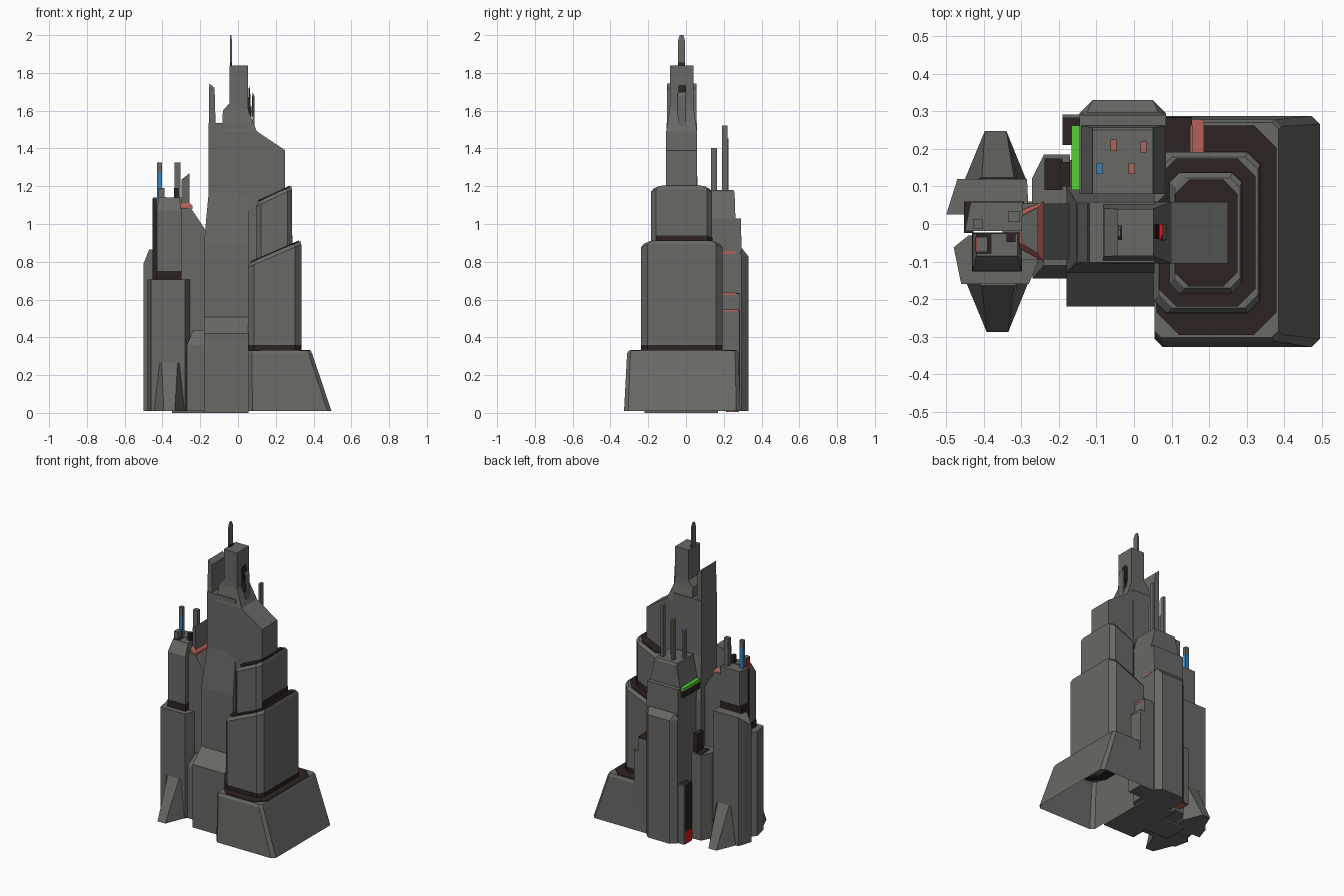
import bpy, bmesh


def material(name, rgb):
    m = bpy.data.materials.new(name)
    m.diffuse_color = (*rgb, 1)
    return m


GREY = material("hull grey", (0.14, 0.14, 0.13))
DARK = material("dark brown", (0.027, 0.016, 0.016))
PINK = material("faded red", (0.45, 0.12, 0.10))
BLUE = material("blue", (0.04, 0.22, 0.52))
GREEN = material("green", (0.09, 0.62, 0.04))
RED = material("bright red", (0.70, 0.01, 0.01))


def loft(name, rings, mat=GREY, bottom=True):
    """Solid skinned through rings of equal point count, optionally open below."""
    bm = bmesh.new()
    vs = [[bm.verts.new(p) for p in r] for r in rings]
    n = len(rings[0])
    for a, b in zip(vs, vs[1:]):
        for i in range(n):
            j = (i + 1) % n
            bm.faces.new((a[i], a[j], b[j], b[i]))
    if bottom:
        bm.faces.new(vs[0][::-1])
    bm.faces.new(vs[-1])
    bmesh.ops.recalc_face_normals(bm, faces=bm.faces)
    me = bpy.data.meshes.new(name)
    bm.to_mesh(me)
    bm.free()
    me.materials.append(mat)
    ob = bpy.data.objects.new(name, me)
    bpy.context.collection.objects.link(ob)
    return ob


def rect(x0, x1, y0, y1, z):
    return [(x0, y0, z), (x1, y0, z), (x1, y1, z), (x0, y1, z)]


def box(name, x0, x1, y0, y1, z0, z1, mat=GREY):
    return loft(name, [rect(x0, x1, y0, y1, z0), rect(x0, x1, y0, y1, z1)], mat)


def octa(x0, x1, y0, y1, c, z, slope=0.0):
    """Rectangle with cut corners; z is the height at x1."""
    pts = [(x0 + c, y0), (x1 - c, y0), (x1, y0 + c), (x1, y1 - c),
           (x1 - c, y1), (x0 + c, y1), (x0, y1 - c), (x0, y0 + c)]
    return [(x, y, z + slope * (x - x1)) for x, y in pts]


def plan(name, pts, z0, z1, slope=0.0, xr=0.0, mat=GREY):
    """Vertical prism over a plan outline, top sloping along x left of xr."""
    return loft(name, [[(x, y, z0) for x, y in pts],
                       [(x, y, z1 + slope * min(x - xr, 0)) for x, y in pts]], mat)


def profile(name, pts, y0, y1, mat=GREY):
    """Front outline (x, z) extruded along y."""
    return loft(name, [[(x, y, z) for x, z in pts] for y in (y0, y1)], mat)


def tier(name, x0, x1, y0, y1, c, zb, zt, slope, foot_slope, foot_y0):
    """Stepped tower tier with a bevelled rim, dark roof and dark foot band."""
    b = 0.014
    loft(name, [octa(x0, x1, y0, y1, c, zb - 0.02, foot_slope),
                octa(x0, x1, y0, y1, c, zt - 0.018, slope),
                octa(x0 + b, x1 - 0.005, y0 + b, y1 - b, c, zt, slope)])
    roof = (x0 + b, x1 - 0.012, y0 + 0.018, y1 - 0.018, c + 0.012)
    loft(name + "_roof", [octa(*roof, zt - 0.01, slope), octa(*roof, zt + 0.003, slope)], DARK)
    foot = (x0, x1 + 0.002, foot_y0, y1 + 0.002, c)
    loft(name + "_foot", [octa(*foot, zb - 0.02, foot_slope),
                          octa(*foot, zb + 0.03, foot_slope)], DARK)


# Right-hand stepped mass; the plinth is an open shell underneath
loft("base_plinth", [octa(0.055, 0.495, -0.328, 0.288, 0.022, 0.01),
                     octa(0.055, 0.392, -0.312, 0.278, 0.018, 0.315),
                     octa(0.055, 0.385, -0.302, 0.270, 0.018, 0.33)], bottom=False)
loft("base_roof", [octa(0.06, 0.38, -0.295, 0.262, 0.06, z) for z in (0.322, 0.334)], DARK)
tier("lower_tier", 0.052, 0.335, -0.237, 0.192, 0.034, 0.33, 0.91, 0.43, 0, -0.239)
tier("middle_tier", 0.095, 0.287, -0.185, 0.137, 0.026, 0.91, 1.20, 0.46, 0.43, -0.18)
profile("upper_tier", [(0, 0.7), (0.25, 0.7), (0.25, 1.39), (0.10, 1.49), (0, 1.49)],
        -0.105, 0.058)

# Central tower
loft("core_tower", [rect(-0.18, 0.055, -0.13, 0.10, 0.0),
                    rect(-0.18, 0.055, -0.13, 0.10, 0.90),
                    rect(-0.155, 0.055, -0.103, 0.06, 1.17),
                    rect(-0.155, 0.055, -0.103, 0.058, 1.535)])
profile("left_blade", [(-0.155, 1.5), (-0.118, 1.5), (-0.124, 1.72), (-0.152, 1.745)],
        -0.10, 0.055)
loft("tower_head", [rect(-0.085, 0.10, -0.105, 0.058, 1.49),
                    rect(-0.080, 0.055, -0.087, 0.042, 1.60),
                    rect(-0.045, 0.052, -0.085, 0.04, 1.64),
                    rect(-0.045, 0.052, -0.085, 0.04, 1.84)])
loft("top_antenna", [rect(-0.043, -0.032, -0.042, -0.005, 1.82),
                     rect(-0.043, -0.032, -0.042, -0.005, 1.97),
                     rect(-0.043, -0.036, -0.033, -0.014, 2.0)])
box("antenna_foot", -0.042, -0.0315, -0.043, -0.004, 1.84, 1.855, DARK)
# Niche and sensor on the right of the head
box("head_niche", 0.050, 0.056, -0.04, 0.0, 1.56, 1.72, DARK)
profile("head_sensor", [(0.078, 1.50), (0.088, 1.50), (0.086, 1.68), (0.076, 1.70)], -0.042, 0.0)
profile("head_spike", [(0.055, 1.56), (0.07, 1.56), (0.064, 1.71), (0.058, 1.735)],
        -0.04, 0.0, DARK)
profile("head_sensor_side", [(0.07, 1.57), (0.083, 1.57), (0.083, 1.68), (0.076, 1.69)],
        -0.044, -0.03, DARK)
box("head_light", 0.060, 0.077, -0.04, 0.0, 1.59, 1.597, RED)

# Front buttress and its side block
loft("front_buttress", [rect(-0.18, 0.055, -0.22, 0.17, 0.0),
                        rect(-0.18, 0.055, -0.22, 0.09, 0.42),
                        rect(-0.18, 0.055, -0.128, 0.09, 0.51)])
loft("side_block", [rect(-0.27, -0.17, -0.145, 0.06, 0.01),
                    rect(-0.27, -0.17, -0.145, 0.06, 0.36),
                    rect(-0.24, -0.17, -0.11, 0.06, 0.435)])
box("underside", -0.35, -0.1, -0.10, 0.06, 0.0, 0.02)

# Link between the central tower and the left cluster, with a sloped trim
profile("link_wall", [(-0.30, 0.01), (-0.17, 0.01), (-0.17, 0.965), (-0.25, 1.085), (-0.30, 1.085)],
        -0.095, 0.055)
loft("link_trim", [[(-0.305, -0.065, z) if k == 0 else (-0.24, -0.10, z) if k == 1 else
                    (-0.24, 0.06, z) if k == 2 else (-0.305, 0.035, z) for k in range(4)]
                   for z in (1.08, 1.095)] +
     [[(-0.305, -0.05, 1.112), (-0.256, -0.08, 1.112), (-0.256, 0.045, 1.112), (-0.305, 0.02, 1.112)]],
     PINK)
plan("link_cap", [(-0.30, -0.05), (-0.256, -0.08), (-0.256, 0.045), (-0.30, 0.02)],
     1.10, 1.27, 0.9, -0.26)

# Left cluster: lower shells
plan("left_front_shell", [(-0.48, -0.062), (-0.46, -0.16), (-0.28, -0.16), (-0.255, -0.10),
                          (-0.27, -0.03), (-0.44, -0.03)], 0.01, 0.705)
plan("left_back_shell", [(-0.50, 0.025), (-0.47, 0.12), (-0.285, 0.12), (-0.28, 0.025),
                         (-0.47, 0.025)], 0.01, 0.865, 2.5, -0.47)

# Left cluster: twin upper columns with a narrow gap
loft("left_front_column", [rect(-0.43, -0.30, -0.125, -0.025, 0.70),
                           rect(-0.43, -0.30, -0.125, -0.025, 1.07),
                           rect(-0.42, -0.31, -0.085, -0.025, 1.14)])
box("left_front_band", -0.432, -0.298, -0.127, -0.023, 0.70, 0.75, DARK)
box("left_front_roof", -0.42, -0.38, -0.08, -0.026, 1.135, 1.143, DARK)
plan("left_back_column", [(-0.45, -0.018), (-0.435, 0.058), (-0.295, 0.058), (-0.295, -0.018)],
     0.01, 1.14)
box("left_column_shade", -0.452, -0.428, -0.024, -0.012, 0.70, 1.135, DARK)
box("left_back_band", -0.453, -0.293, -0.016, 0.06, 0.865, 0.91, DARK)

# Pointed feet, front and back
for name, y, s, dx in (("front_foot", -0.16, -1, 0.0), ("back_foot", 0.12, 1, -0.005)):
    tip = y + s * 0.128
    x = [v + dx for v in (-0.445, -0.392, -0.335, -0.283)]
    loft(name, [[(x[0], y, 0.01), (x[1], tip, 0.01), (x[2], tip, 0.01), (x[3], y, 0.01)],
                [(-0.415, y, 0.26), (-0.405, y + s * 0.004, 0.265),
                 (-0.32, y + s * 0.004, 0.265), (-0.31, y, 0.26)]])


def mast(name, x, y, w, d, z0, z1, mat=GREY):
    return box(name, x - w / 2, x + w / 2, y - d / 2, y + d / 2, z0, z1, mat)


# Left cluster masts and lights
mast("blue_mast", -0.415, 0.0, 0.026, 0.022, 1.13, 1.27, BLUE)
mast("blue_mast_cap", -0.415, 0.0, 0.027, 0.024, 1.27, 1.325)
mast("left_mast", -0.32, 0.02, 0.032, 0.03, 1.13, 1.325)
mast("short_mast", -0.405, -0.055, 0.03, 0.04, 1.08, 1.19)
mast("dark_mast", -0.328, -0.035, 0.024, 0.025, 1.10, 1.19, DARK)
mast("left_light", -0.4205, -0.055, 0.003, 0.038, 1.13, 1.188, RED)

# Rear tower
loft("rear_tower", [octa(-0.145, 0.085, 0.06, 0.33, 0.035, 0.01),
                    octa(-0.145, 0.085, 0.06, 0.33, 0.035, 0.83),
                    octa(-0.145, 0.085, 0.06, 0.297, 0.02, 0.87)])
loft("rear_shoulder", [rect(-0.145, 0.085, 0.08, 0.295, 0.85),
                       rect(-0.145, 0.085, 0.08, 0.29, 1.03)])
loft("rear_head", [rect(-0.142, 0.085, 0.08, 0.262, 1.02),
                   rect(-0.11, 0.05, 0.08, 0.257, 1.17),
                   rect(-0.11, 0.05, 0.08, 0.25, 1.18)])
box("green_ledge_shadow", -0.165, -0.14, 0.09, 0.26, 0.97, 1.015, DARK)
box("green_ledge", -0.167, -0.144, 0.09, 0.262, 1.015, 1.035, GREEN)
for i, (x, y, top, mat) in enumerate(((-0.055, 0.21, 1.45, PINK), (0.025, 0.205, 1.52, PINK),
                                      (-0.006, 0.148, 1.40, PINK), (-0.092, 0.148, 1.36, BLUE))):
    mast(f"rear_mast_{i}", x, y, 0.016, 0.03, 1.15, top)
    mast(f"rear_mast_tip_{i}", x, y, 0.0155, 0.0295, top - 0.004, top + 0.002, mat)

# Rear tower side boxes with lights
box("rear_left_duct", -0.19, -0.14, 0.21, 0.283, 0.09, 0.40, DARK)
box("rear_left_light", -0.19, -0.14, 0.21, 0.283, 0.01, 0.09, RED)
box("rear_left_sill", -0.188, -0.14, 0.212, 0.281, 0.006, 0.012, PINK)
box("rear_left_cover", -0.19, -0.13, 0.283, 0.292, 0.01, 0.40)
box("rear_right_box", 0.05, 0.155, 0.17, 0.285, 0.01, 0.63)
box("rear_right_roof", 0.055, 0.155, 0.17, 0.283, 0.628, 0.634, DARK)
box("rear_right_step", 0.05, 0.185, 0.17, 0.282, 0.01, 0.54)
box("rear_step_light", 0.155, 0.186, 0.19, 0.278, 0.538, 0.547, PINK)
box("rear_roof_light", 0.150, 0.157, 0.19, 0.262, 0.623, 0.637, PINK)
box("rear_wall_light", 0.080, 0.087, 0.19, 0.262, 0.842, 0.857, PINK)

# Small turret between the rear tower and left cluster
plan("rear_turret", [(-0.272, 0.12), (-0.24, 0.185), (-0.17, 0.185), (-0.17, 0.05), (-0.272, 0.05)],
     0.01, 0.58)
box("rear_turret_roof", -0.238, -0.19, 0.09, 0.175, 0.575, 0.585, DARK)
box("rear_turret_vent", -0.20, -0.17, 0.10, 0.165, 0.58, 0.70, DARK)
